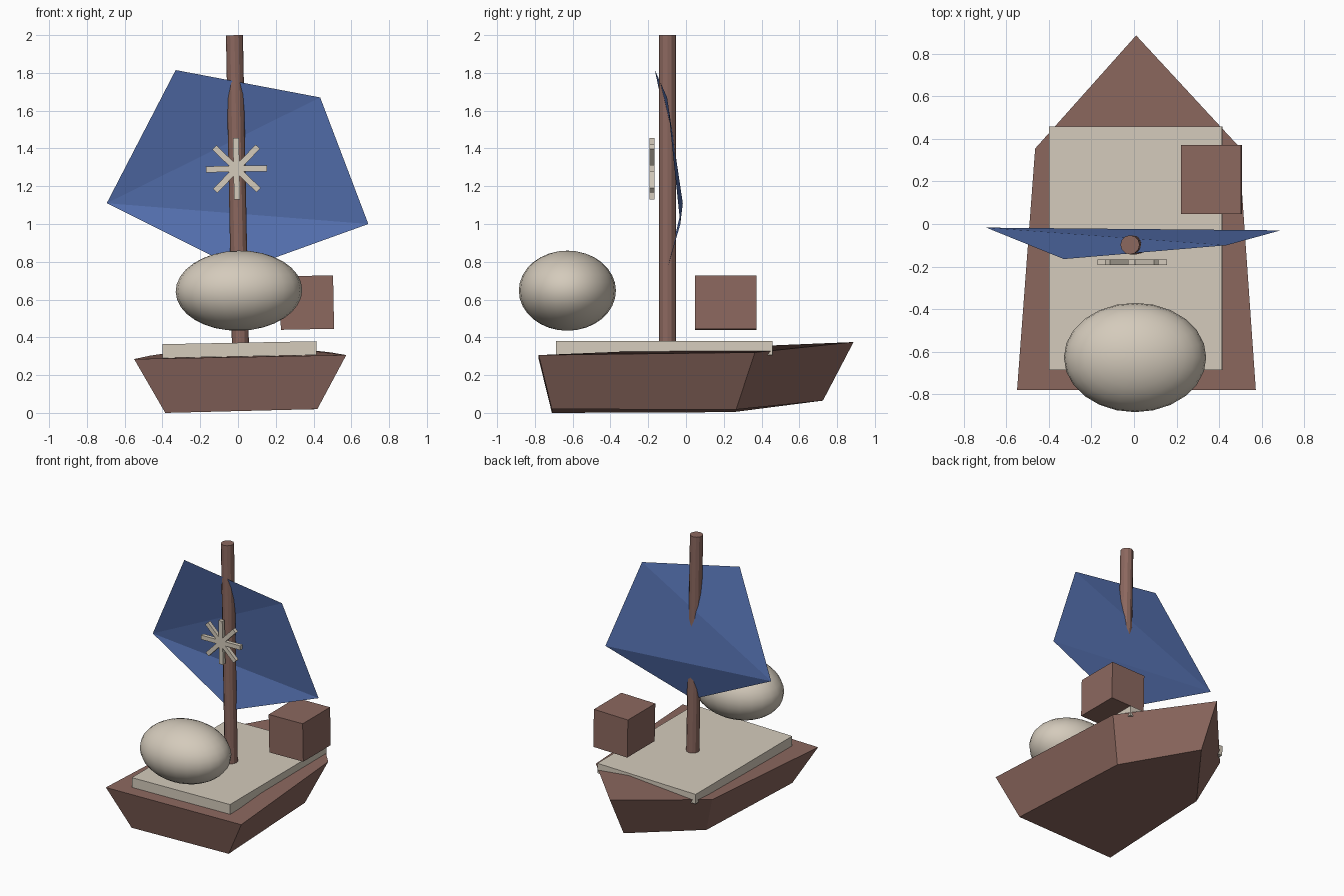
import bpy, bmesh, math
from mathutils import Matrix

if "Cube" in bpy.data.objects:
    bpy.data.objects.remove(bpy.data.objects["Cube"])

ROLL = math.radians(-1.1)  # the whole boat leans slightly to one side


def material(name, rgb):
    m = bpy.data.materials.new(name)
    m.diffuse_color = (*rgb, 1)
    m.use_nodes = True
    m.node_tree.nodes["Principled BSDF"].inputs["Base Color"].default_value = m.diffuse_color
    return m


BROWN = material("brown wood", (0.262, 0.138, 0.114))
CREAM = material("cream", (0.66, 0.595, 0.50))
BLUE = material("blue cloth", (0.089, 0.162, 0.429))


def add(name, bm, mat, matrix=None):
    me = bpy.data.meshes.new(name)
    if matrix:
        bm.transform(matrix)
    bm.to_mesh(me)
    bm.free()
    me.materials.append(mat)
    ob = bpy.data.objects.new(name, me)
    bpy.context.collection.objects.link(ob)
    return ob


def box(name, centre, size, mat, angle=ROLL):
    bm = bmesh.new()
    bmesh.ops.create_cube(bm, size=1)
    return add(name, bm, mat, Matrix.Translation(centre)
               @ Matrix.Rotation(angle, 4, 'Y') @ Matrix.Diagonal((*size, 1)))


# hull: five-sided outline, flared from keel to rim
rim = [(-0.55, -0.78, 0.285), (0.573, -0.78, 0.306), (0.493, 0.365, 0.32),
       (0.01, 0.887, 0.375), (-0.465, 0.355, 0.303)]
keel = [(-0.385, -0.71, 0.0), (0.42, -0.71, 0.02), (0.37, 0.265, 0.018),
        (0.01, 0.725, 0.065), (-0.345, 0.25, 0.004)]
bm = bmesh.new()
top = [bm.verts.new(p) for p in rim]
bot = [bm.verts.new(p) for p in keel]
for i in range(5):
    j = (i + 1) % 5
    bm.faces.new((bot[i], bot[j], top[j], top[i]))
bm.faces.new(top)
bm.faces.new(bot[::-1])
bmesh.ops.recalc_face_normals(bm, faces=bm.faces)
add("hull", bm, BROWN)

# deck slab and cargo crate
box("deck", (0.008, -0.115, 0.335), (0.815, 1.145, 0.073), CREAM)
box("crate", (0.365, 0.21, 0.584), (0.282, 0.325, 0.283), BROWN)

# mast
bm = bmesh.new()
bmesh.ops.create_cone(bm, cap_ends=True, segments=12, radius1=0.045,
                      radius2=0.045, depth=1.65)
add("mast", bm, BROWN, Matrix.Translation((-0.003, -0.098, 1.1745))
    @ Matrix.Rotation(ROLL, 4, 'Y'))

# sail: folded five-cornered sheet
bm = bmesh.new()
left, tl, tr, right, low = [bm.verts.new(p) for p in (
    (-0.695, -0.017, 1.11), (-0.33, -0.165, 1.815), (0.435, -0.1, 1.67),
    (0.69, -0.03, 1.0), (0.013, -0.1, 0.756))]
for f in ((left, tr, tl), (left, right, tr), (left, low, right)):
    bm.faces.new(f)
add("sail", bm, BLUE)

# star emblem: four crossed bars
for k in range(4):
    box(f"emblem_bar_{k + 1}", (-0.008, -0.18, 1.292), (0.325, 0.028, 0.032),
        CREAM, ROLL + k * math.pi / 4)

# rounded figurehead
bm = bmesh.new()
bmesh.ops.create_uvsphere(bm, u_segments=24, v_segments=16, radius=1)
for f in bm.faces:
    f.smooth = True
add("figurehead", bm, CREAM, Matrix.Translation((0.005, -0.628, 0.647))
    @ Matrix.Rotation(ROLL, 4, 'Y') @ Matrix.Diagonal((0.335, 0.257, 0.212, 1)))
